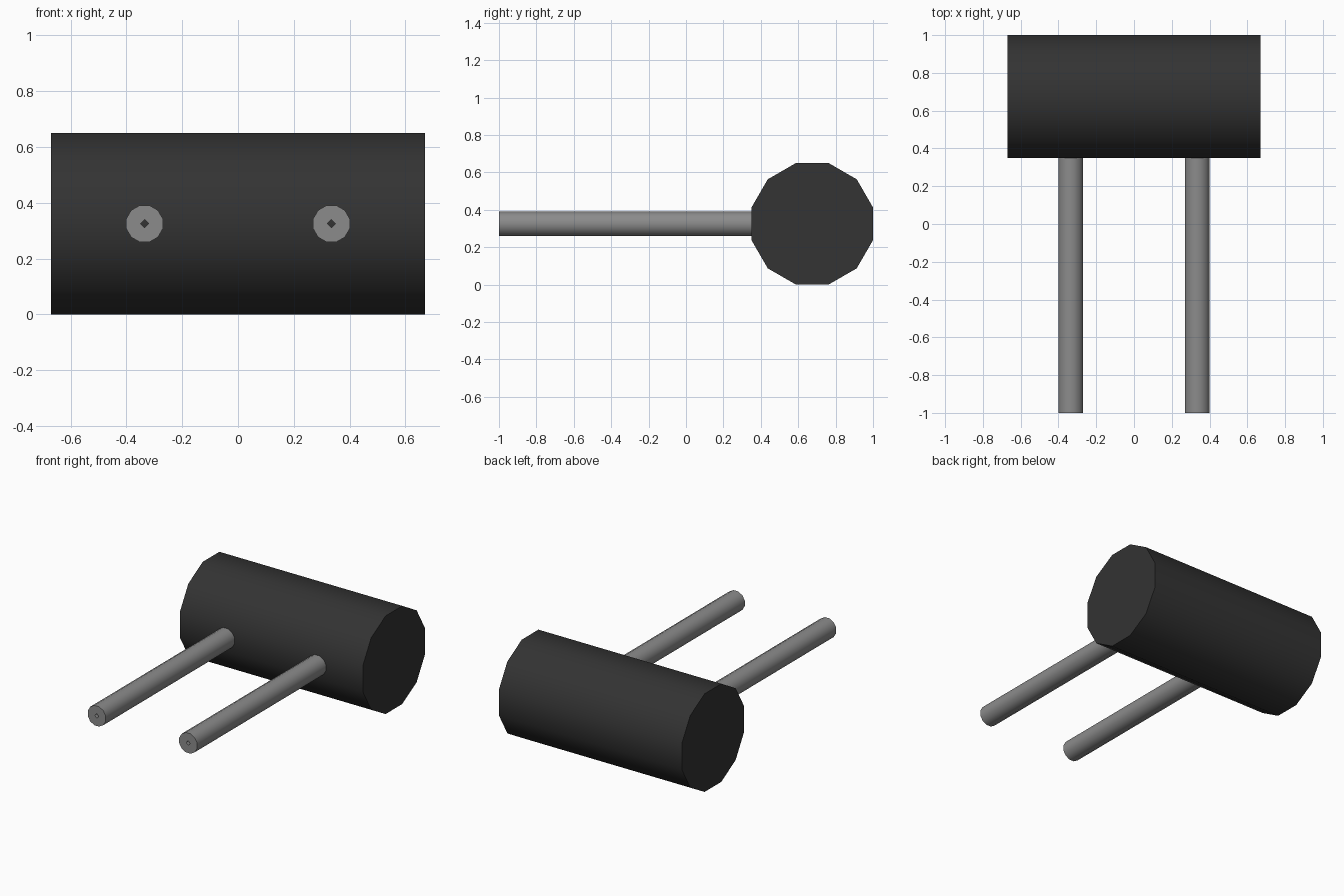
import bpy, bmesh, math

if "Cube" in bpy.data.objects:
    bpy.data.objects.remove(bpy.data.objects["Cube"])

SIDES = 12


def material(name, value):
    m = bpy.data.materials.new(name)
    m.diffuse_color = (value, value, value, 1)
    m.use_nodes = True
    m.node_tree.nodes["Principled BSDF"].inputs["Base Color"].default_value = m.diffuse_color
    return m


def finish(name, bm, mat):
    bmesh.ops.recalc_face_normals(bm, faces=bm.faces)
    mesh = bpy.data.meshes.new(name)
    bm.to_mesh(mesh)
    bm.free()
    mesh.materials.append(mat)
    ob = bpy.data.objects.new(name, mesh)
    bpy.context.collection.objects.link(ob)
    bpy.ops.object.select_all(action='DESELECT')
    ob.select_set(True)
    bpy.context.view_layer.objects.active = ob
    bpy.ops.object.shade_smooth_by_angle(angle=math.radians(40))
    return ob


black = material("black plastic", 0.033)
metal = material("grey metal", 0.26)

CY, CZ, APOTHEM, HALF = 0.675, 0.325, 0.325, 0.67
RADIUS = APOTHEM / math.cos(math.pi / SIDES)


def ring(bm, place, radius, offset, diamond=False):
    verts = []
    for i in range(SIDES):
        a = 2 * math.pi * (i + offset) / SIDES
        c, s = math.cos(a), math.sin(a)
        r = radius / (abs(c) + abs(s)) if diamond else radius
        verts.append(bm.verts.new(place(r * c, r * s)))
    return verts


def bridge(bm, a, b):
    for i in range(SIDES):
        j = (i + 1) % SIDES
        bm.faces.new((a[i], a[j], b[j], b[i]))


# Drum body lying along x
bm = bmesh.new()
left, right = [ring(bm, lambda u, v, x=x: (x, CY + u, CZ + v), RADIUS, 0.5)
               for x in (-HALF, HALF)]
bridge(bm, left, right)
bm.faces.new(left)
bm.faces.new(right)
finish("body", bm, black)

# Two leads running forward, each with a tiny diamond bore
for name, x in (("left_lead", -0.335), ("right_lead", 0.335)):
    bm = bmesh.new()
    loops = []
    for y, r, off, dia in ((-1, 0.068, 0.5, False), (0.37, 0.068, 0.5, False),
                           (0.37, 0.015, 0, True), (-1, 0.015, 0, True)):
        loops.append(ring(bm, lambda u, v: (x + u, y, CZ + v), r, off, dia))
    for k in range(4):
        bridge(bm, loops[k], loops[(k + 1) % 4])
    finish(name, bm, metal)
